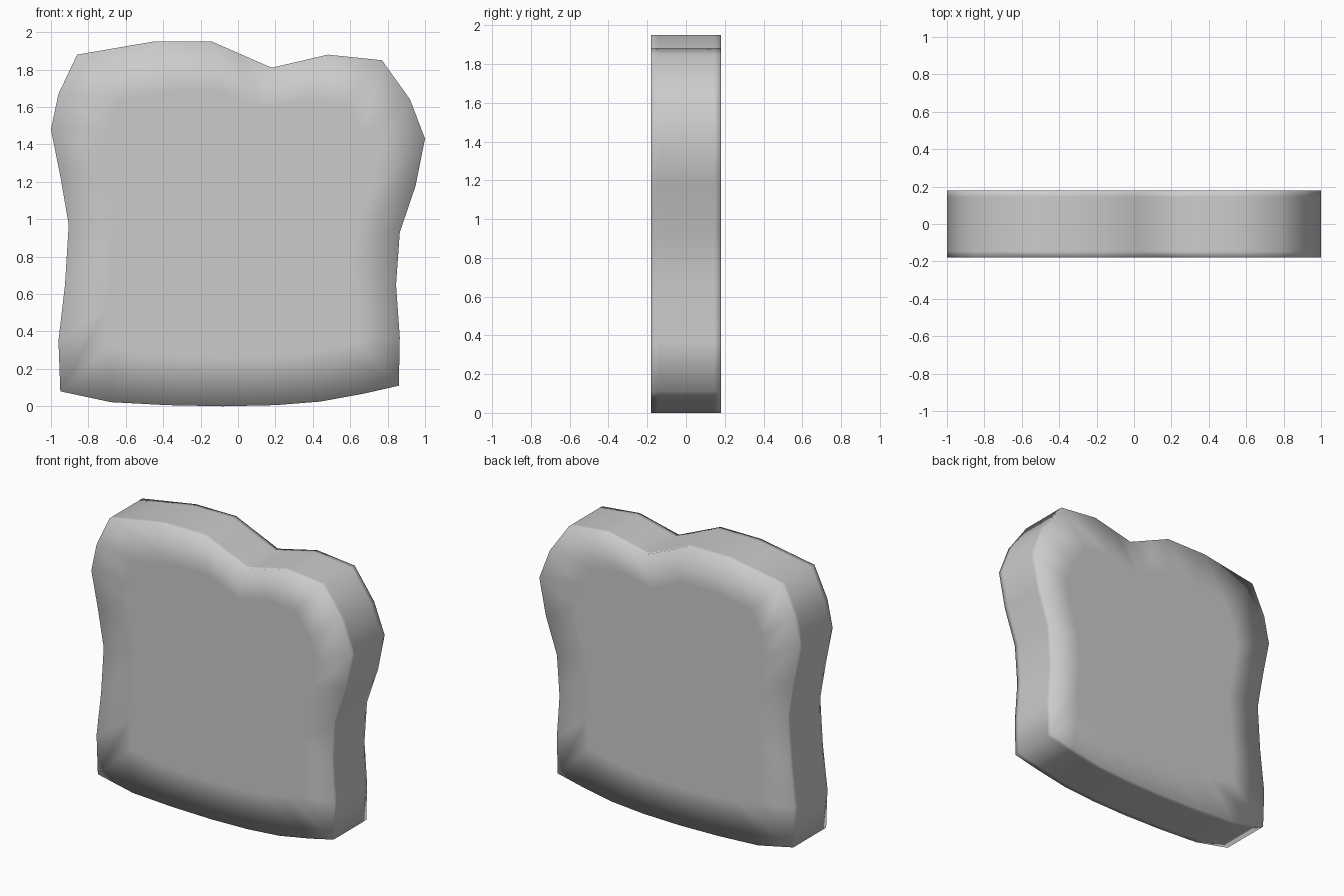
import bpy

if "Cube" in bpy.data.objects:
    bpy.data.objects.remove(bpy.data.objects["Cube"])

# Slice outline in x, z (counter-clockwise from the lower left corner)
outline = [(-0.95, 0.08), (-0.68, 0.022), (-0.38, 0.006), (-0.08, 0), (0.2, 0.006),
           (0.44, 0.025), (0.67, 0.067), (0.86, 0.11), (0.865, 0.37), (0.845, 0.65),
           (0.865, 0.93), (0.95, 1.18), (1.0, 1.43), (0.92, 1.64), (0.77, 1.85),
           (0.48, 1.88), (0.31, 1.84), (0.18, 1.81), (0.02, 1.88), (-0.14, 1.95),
           (-0.45, 1.95), (-0.86, 1.88), (-0.96, 1.67), (-1.0, 1.48), (-0.95, 1.23),
           (-0.905, 0.97), (-0.925, 0.65), (-0.96, 0.35)]
cx, cz = 0.0, 0.98

# Rings from front face inset, over the crust, to back face inset: (y, scale)
rings = [(-0.18, 0.73), (-0.18, 1), (-0.145, 1), (0.145, 1), (0.18, 1), (0.18, 0.73)]
n = len(outline)
verts = [(cx + (x - cx) * s, y, cz + (z - cz) * s) for y, s in rings for x, z in outline]
faces = [(r * n + i, r * n + n + i, r * n + n + (i + 1) % n, r * n + (i + 1) % n)
         for r in range(len(rings) - 1) for i in range(n)]
faces.append(tuple(range(n)))
faces.append(tuple(reversed(range((len(rings) - 1) * n, len(rings) * n))))

mesh = bpy.data.meshes.new("bread_slice")
mesh.from_pydata(verts, [], faces)
mesh.update()

# Soft crust shading
for p in mesh.polygons:
    p.use_smooth = True
slice_obj = bpy.data.objects.new("bread_slice", mesh)
bpy.context.collection.objects.link(slice_obj)
